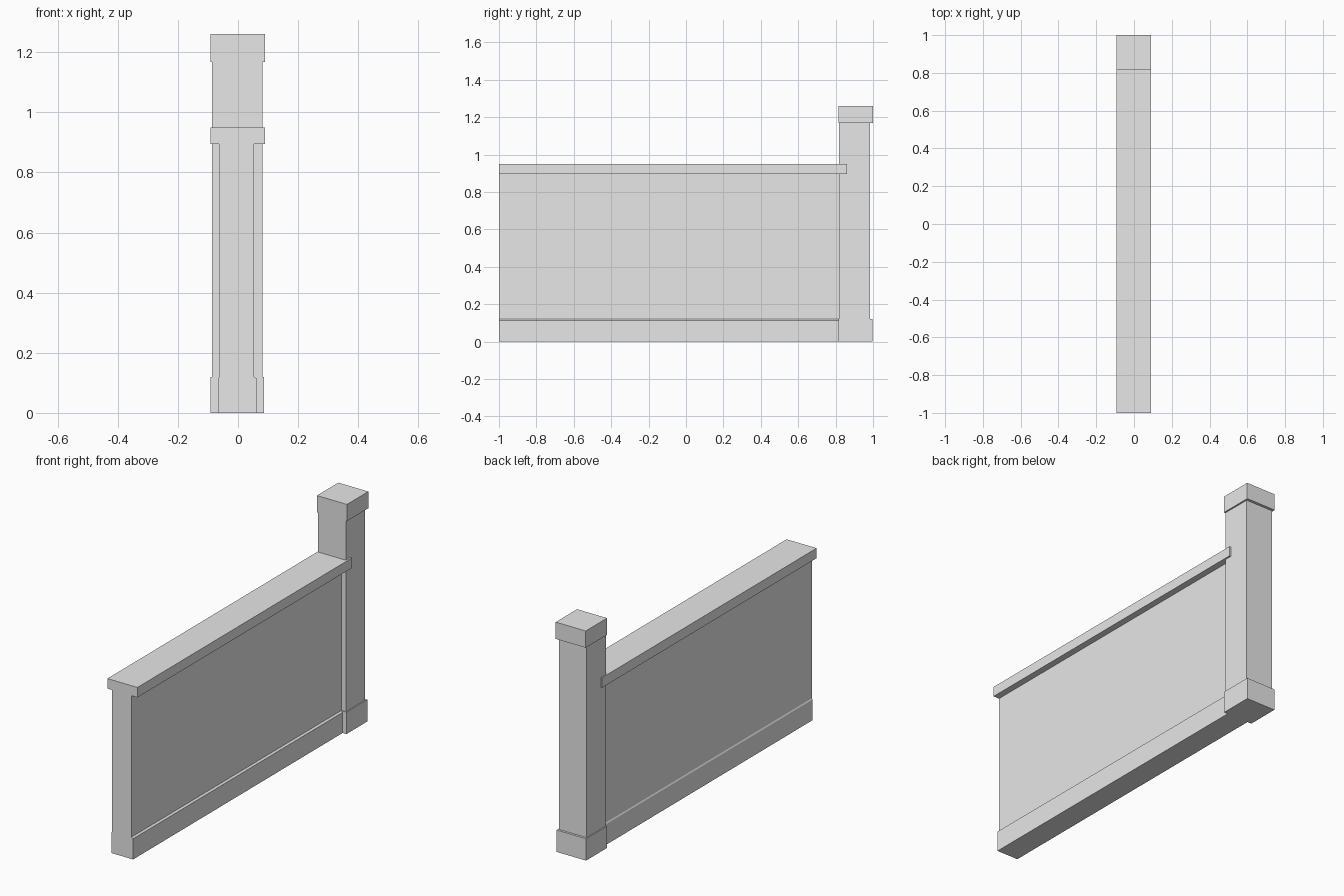
import bpy
import bmesh

cube = bpy.data.objects.get("Cube")
if cube:
    bpy.data.objects.remove(cube, do_unlink=True)

# Single plain grey material
grey = bpy.data.materials.new("light_grey")
grey.use_nodes = True
colour = (0.8, 0.8, 0.8, 1.0)
grey.diffuse_color = colour
grey.node_tree.nodes["Principled BSDF"].inputs["Base Color"].default_value = colour


def extrude_profile(name, profile, y0, y1):
    """Extrude a closed (x, z) outline along y."""
    bm = bmesh.new()
    face = bm.faces.new([bm.verts.new((x, y0, z)) for x, z in profile])
    grown = bmesh.ops.extrude_face_region(bm, geom=[face], use_keep_orig=True)
    verts = [v for v in grown["geom"] if isinstance(v, bmesh.types.BMVert)]
    bmesh.ops.translate(bm, verts=verts, vec=(0, y1 - y0, 0))
    bmesh.ops.recalc_face_normals(bm, faces=bm.faces)
    mesh = bpy.data.meshes.new(name)
    bm.to_mesh(mesh)
    bm.free()
    mesh.materials.append(grey)
    obj = bpy.data.objects.new(name, mesh)
    bpy.context.collection.objects.link(obj)
    return obj


def box(name, x, y, z):
    """Box from (low, high) ranges."""
    outline = [(x[0], z[0]), (x[1], z[0]), (x[1], z[1]), (x[0], z[1])]
    return extrude_profile(name, outline, *y)


# Low wall with a slightly wider skirting and a small sloped ledge
wall = [(-0.067, 0), (0.064, 0), (0.064, 0.113), (0.054, 0.12),
        (0.054, 0.9), (-0.063, 0.9), (-0.063, 0.12), (-0.067, 0.113)]
extrude_profile("wall_panel", wall, -1.0, 0.85)

# Handrail on the wall, running into the post
box("handrail", (-0.092, 0.09), (-1.0, 0.86), (0.895, 0.95))

# End post with plinth and cap
box("post_shaft", (-0.087, 0.081), (0.819, 0.985), (0.115, 1.17))
box("post_plinth", (-0.092, 0.087), (0.815, 0.997), (0.0, 0.12))
box("post_cap", (-0.092, 0.09), (0.815, 1.0), (1.168, 1.26))
